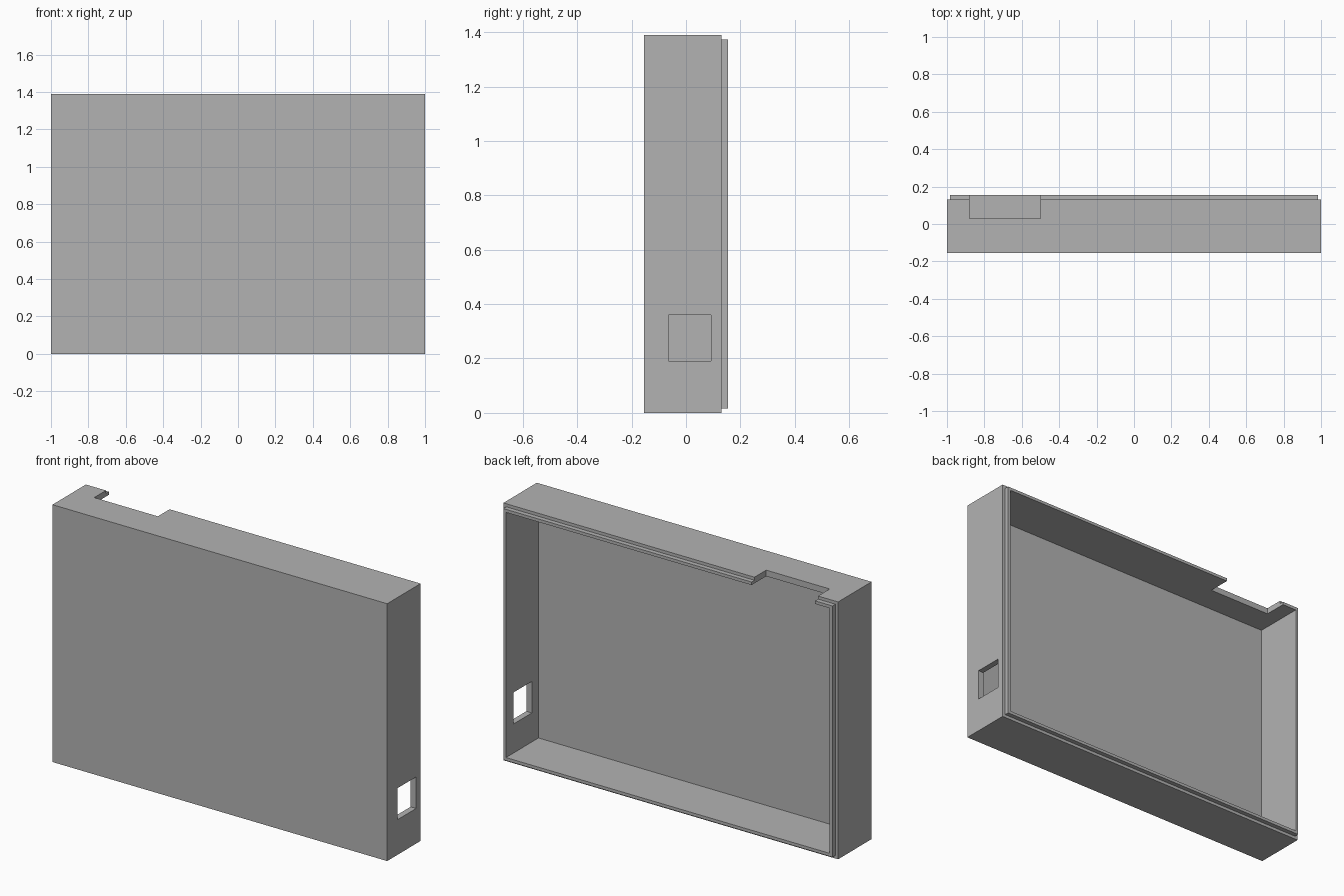
import bpy

cube = bpy.data.objects.get("Cube")
if cube:
    bpy.data.objects.remove(cube, do_unlink=True)

W, H = 1.0, 1.39                  # half width, height
FRONT, RIM, BACK = -0.155, 0.13, 0.155
WALL, STEP = 0.033, 0.0165        # wall thickness, lip inset

grey = bpy.data.materials.new("light_grey")
grey.use_nodes = True
colour = (0.45, 0.45, 0.45, 1)
grey.diffuse_color = colour
grey.node_tree.nodes["Principled BSDF"].inputs["Base Color"].default_value = colour


def box(name, low, high):
    """Axis-aligned box between two corners."""
    centre = [(a + b) / 2 for a, b in zip(low, high)]
    bpy.ops.mesh.primitive_cube_add(size=1, location=centre)
    ob = bpy.context.object
    ob.name = name
    ob.scale = [b - a for a, b in zip(low, high)]
    bpy.ops.object.transform_apply(location=True, rotation=False, scale=True)
    ob.data.materials.append(grey)
    return ob


def combine(target, tool, operation):
    """Apply a boolean and discard the tool."""
    tool.hide_render = True
    mod = target.modifiers.new(operation.lower(), "BOOLEAN")
    mod.operation, mod.solver, mod.object = operation, "EXACT", tool
    bpy.context.view_layer.objects.active = target
    bpy.ops.object.modifier_apply(modifier=mod.name)
    bpy.data.objects.remove(tool, do_unlink=True)


# Case body with a stepped lip around the open back
case = box("case_shell", (-W, FRONT, 0), (W, RIM, H))
lip = box("lip", (STEP - W, 0, STEP), (W - STEP, BACK, H - STEP))
combine(case, lip, "UNION")

# Hollow interior
cavity = box("cavity", (WALL - W, FRONT + WALL, WALL), (W - WALL, 0.3, H - WALL))
combine(case, cavity, "DIFFERENCE")

# Notch in the top wall
notch = box("top_notch", (-0.88, 0.03, H - 0.1), (-0.5, 0.3, H + 0.1))
combine(case, notch, "DIFFERENCE")

# Rectangular port in the left wall
port = box("side_port", (W - 0.1, -0.065, 0.19), (W + 0.1, 0.092, 0.36))
combine(case, port, "DIFFERENCE")
